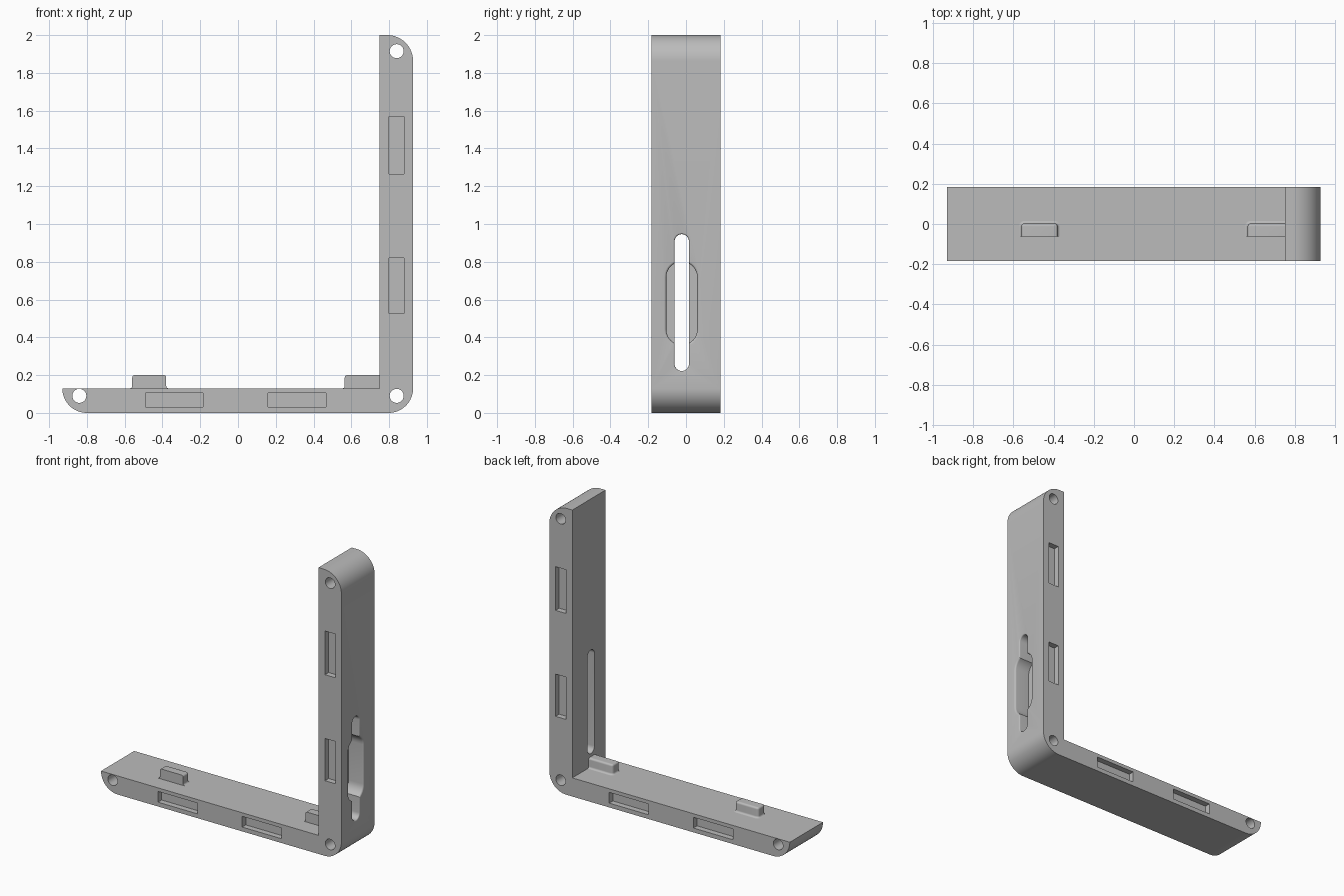
import bpy, bmesh, math

if "Cube" in bpy.data.objects:
    bpy.data.objects.remove(bpy.data.objects["Cube"])

HALF = 0.183          # half depth of the bracket in y
RIGHT = 0.927         # outer face of the upright

grey = bpy.data.materials.new("plain grey")
grey.diffuse_color = (0.5, 0.5, 0.5, 1)
grey.use_nodes = True
grey.node_tree.nodes["Principled BSDF"].inputs["Base Color"].default_value = grey.diffuse_color


def arc(cx, cy, r, a0, a1, n=16):
    return [(cx + r * math.cos(math.radians(a0 + (a1 - a0) * i / n)),
             cy + r * math.sin(math.radians(a0 + (a1 - a0) * i / n))) for i in range(n + 1)]


def loft(name, rings):
    """Closed solid through rings that have equal point counts."""
    bm = bmesh.new()
    vs = [[bm.verts.new(p) for p in r] for r in rings]
    n = len(vs[0])
    for a, b in zip(vs, vs[1:]):
        for i in range(n):
            j = (i + 1) % n
            bm.faces.new((a[i], a[j], b[j], b[i]))
    bm.faces.new(vs[0][::-1])
    bm.faces.new(vs[-1])
    bmesh.ops.recalc_face_normals(bm, faces=bm.faces)
    me = bpy.data.meshes.new(name)
    bm.to_mesh(me)
    bm.free()
    ob = bpy.data.objects.new(name, me)
    bpy.context.collection.objects.link(ob)
    me.materials.append(grey)
    return ob


def along_y(name, pts, y0, y1):
    return loft(name, [[(x, y, z) for x, z in pts] for y in (y0, y1)])


def activate(ob):
    bpy.ops.object.select_all(action='DESELECT')
    ob.select_set(True)
    bpy.context.view_layer.objects.active = ob


def cut(ob, cutter):
    cutter.hide_render = True
    activate(ob)
    m = ob.modifiers.new("cut", 'BOOLEAN')
    m.operation, m.solver, m.object = 'DIFFERENCE', 'EXACT', cutter
    bpy.ops.object.modifier_apply(modifier=m.name)
    bpy.data.objects.remove(cutter)


# L-shaped body with rounded ends and corner
profile = ([(-0.93, 0.13)] + arc(-0.80, 0.13, 0.13, 180, 270)[1:]
           + arc(RIGHT - 0.13, 0.13, 0.13, 270, 360)
           + arc(RIGHT - 0.137, 1.863, 0.137, 0, 90)
           + [(0.75, 2.0), (0.75, 0.13)])
body = along_y("bracket_body", profile, -HALF, HALF)

# pin holes through the ends and corner
for x, z in ((-0.84, 0.09), (0.84, 0.09), (0.84, 1.915)):
    cut(body, along_y("pin_hole", arc(x, z, 0.037, 0, 350, 35), -0.3, 0.3))

# rectangular pockets on the front and back
for x0, x1, z0, z1 in ((-0.49, -0.185, 0.03, 0.105), (0.16, 0.465, 0.03, 0.105),
                       (0.80, 0.88, 1.265, 1.57), (0.80, 0.88, 0.525, 0.82)):
    box = [(x0, z0), (x1, z0), (x1, z1), (x0, z1)]
    for s in (-1, 1):
        cut(body, along_y("pocket", box, s * (HALF - 0.04), s * 0.25))


# long slot and wider recess in the upright, with rounded mouths
def stadium(x, cy, r, z0, z1):
    pts = arc(cy, z1, r, 0, 180) + arc(cy, z0, r, 180, 360)
    return [(x, y, z) for y, z in pts]


def slot(name, x_in, cy, r, z0, z1, f):
    steps = [(x_in, 0)]
    for i in range(6):
        a = math.radians(90 * i / 5)
        steps.append((RIGHT - f + f * math.sin(a), f * (1 - math.cos(a))))
    steps.append((RIGHT + 0.05, f))
    return loft(name, [stadium(x, cy, r + o, z0 + r, z1 - r) for x, o in steps])


cut(body, slot("recess", RIGHT - 0.115, -0.0225, 0.082, 0.36, 0.80, 0.012))
cut(body, slot("long_slot", 0.70, -0.0225, 0.038, 0.222, 0.946, 0.008))


# raised tabs: flat front, the other sides filleted at foot and top
def tab(name, x0, x1):
    f, rings = 0.013, []
    steps = [(0.12, f)]
    for i in range(6):
        a = math.radians(90 * i / 5)
        steps.append((0.13 + f * (1 - math.cos(a)), f * (1 - math.sin(a))))
    for i in range(6):
        a = math.radians(90 * i / 5)
        steps.append((0.20 - f + f * math.sin(a), -f * (1 - math.cos(a))))
    y0, y1, r = -0.063, 0.003, 0.016
    for z, o in steps:
        pts = ([(x0 - o, y0), (x1 + o, y0)]
               + arc(x1 - r, y1 - r, r + o, 0, 90, 6)
               + arc(x0 + r, y1 - r, r + o, 90, 180, 6))
        rings.append([(x, y, z) for x, y in pts])
    return loft(name, rings)


parts = [body, tab("left_tab", -0.56, -0.38), tab("corner_tab", 0.565, 0.765)]
for ob in parts:
    activate(ob)
    bpy.ops.object.shade_smooth_by_angle(angle=math.radians(30))
